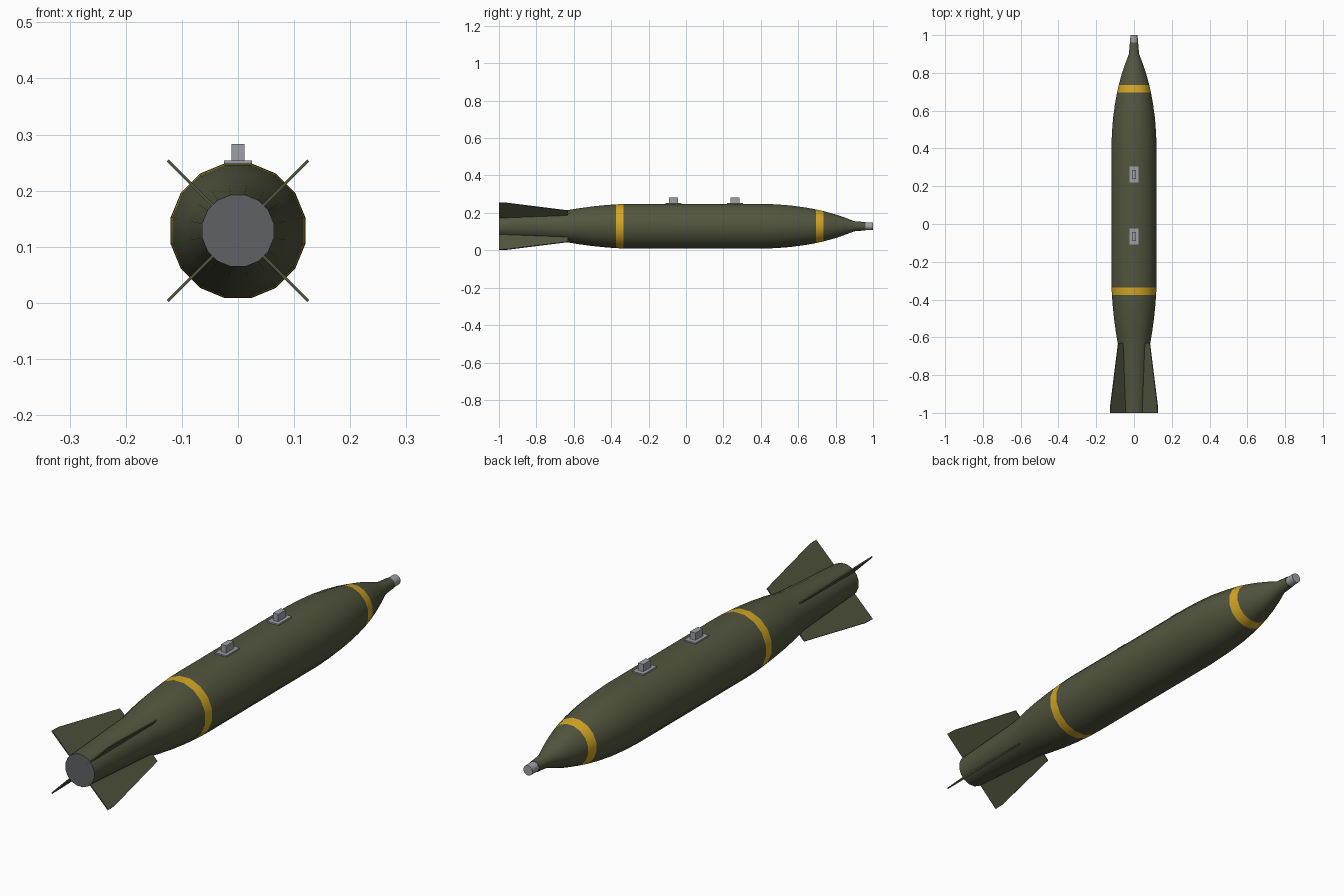
import bpy, bmesh, math
from mathutils import Matrix

if "Cube" in bpy.data.objects:
    bpy.data.objects.remove(bpy.data.objects["Cube"])

CZ = 0.1285                       # height of the body axis
SIDES = 16
K = 1 / math.cos(math.pi / SIDES)  # flat-to-corner radius


def material(name, rgb):
    m = bpy.data.materials.new(name)
    m.diffuse_color = (*rgb, 1)
    m.use_nodes = True
    m.node_tree.nodes["Principled BSDF"].inputs["Base Color"].default_value = m.diffuse_color
    return m


olive = material("olive_green", (0.085, 0.092, 0.049))
yellow = material("band_yellow", (0.65, 0.38, 0.018))
grey = material("light_grey", (0.34, 0.35, 0.38))
dark = material("dark_grey", (0.115, 0.12, 0.13))


def finish(name, bm, mats, smooth=False):
    bmesh.ops.recalc_face_normals(bm, faces=bm.faces)
    me = bpy.data.meshes.new(name)
    bm.to_mesh(me)
    bm.free()
    for m in mats:
        me.materials.append(m)
    ob = bpy.data.objects.new(name, me)
    bpy.context.collection.objects.link(ob)
    if smooth:
        bpy.ops.object.select_all(action='DESELECT')
        ob.select_set(True)
        bpy.context.view_layer.objects.active = ob
        bpy.ops.object.shade_smooth_by_angle(angle=math.radians(30))
    return ob


def lathe(profile):
    """Rings around the y axis from (y, flat radius) points, capped at both ends."""
    bm = bmesh.new()
    rings = []
    for y, r in profile:
        ring = []
        for i in range(SIDES):
            a = 2 * math.pi * (i + 0.5) / SIDES
            ring.append(bm.verts.new((r * K * math.cos(a), y, CZ + r * K * math.sin(a))))
        rings.append(ring)
    for a, b in zip(rings, rings[1:]):
        for i in range(SIDES):
            j = (i + 1) % SIDES
            bm.faces.new((a[i], a[j], b[j], b[i]))
    bm.faces.new(rings[0])
    bm.faces.new(rings[-1])
    return bm


# Body with painted bands and dark tail cap
bm = lathe([(-1, 0.064), (-0.65, 0.083), (-0.58, 0.095), (-0.5, 0.106), (-0.43, 0.113),
            (-0.375, 0.117), (-0.335, 0.119), (-0.28, 0.12), (0.40, 0.12), (0.48, 0.117),
            (0.56, 0.111), (0.64, 0.1), (0.695, 0.09), (0.735, 0.081), (0.79, 0.066),
            (0.85, 0.046), (0.90, 0.027), (0.96, 0.022)])
for f in bm.faces:
    y = f.calc_center_median().y
    if -0.375 < y < -0.335 or 0.695 < y < 0.735:
        f.material_index = 1
    elif y < -0.99:
        f.material_index = 2
finish("body", bm, [olive, yellow, dark], True)

# Nose fuze
finish("nose_fuze", lathe([(0.955, 0.0205), (1.0, 0.0195)]), [grey], True)

# Four tail fins set diagonally
FIN = [(-1, 0.04), (-1, 0.177), (-0.96, 0.176), (-0.63, 0.118), (-0.63, 0.06)]
T = 0.0025
for n in range(4):
    bm = bmesh.new()
    lo, hi = [[bm.verts.new((r, y, t)) for y, r in FIN] for t in (-T, T)]
    bm.faces.new(lo)
    bm.faces.new(hi)
    for i in range(len(FIN)):
        j = (i + 1) % len(FIN)
        bm.faces.new((lo[i], lo[j], hi[j], hi[i]))
    bm.transform(Matrix.Translation((0, 0, CZ)) @
                 Matrix.Rotation(math.radians(45 + 90 * n), 4, 'Y'))
    finish(f"tail_fin_{n + 1}", bm, [olive])


def box(name, y, sx, sy, z0, z1):
    bm = bmesh.new()
    bmesh.ops.create_cube(bm, size=1, matrix=Matrix.Translation((0, y, (z0 + z1) / 2)) @
                          Matrix.Diagonal((sx, sy, z1 - z0, 1)))
    finish(name, bm, [grey])


# Suspension lugs on base plates
for i, y in enumerate((0.262, -0.067)):
    box(f"lug_plate_{i + 1}", y, 0.05, 0.084, 0.24, 0.254)
    box(f"lug_{i + 1}", y, 0.023, 0.048, 0.25, 0.283)
